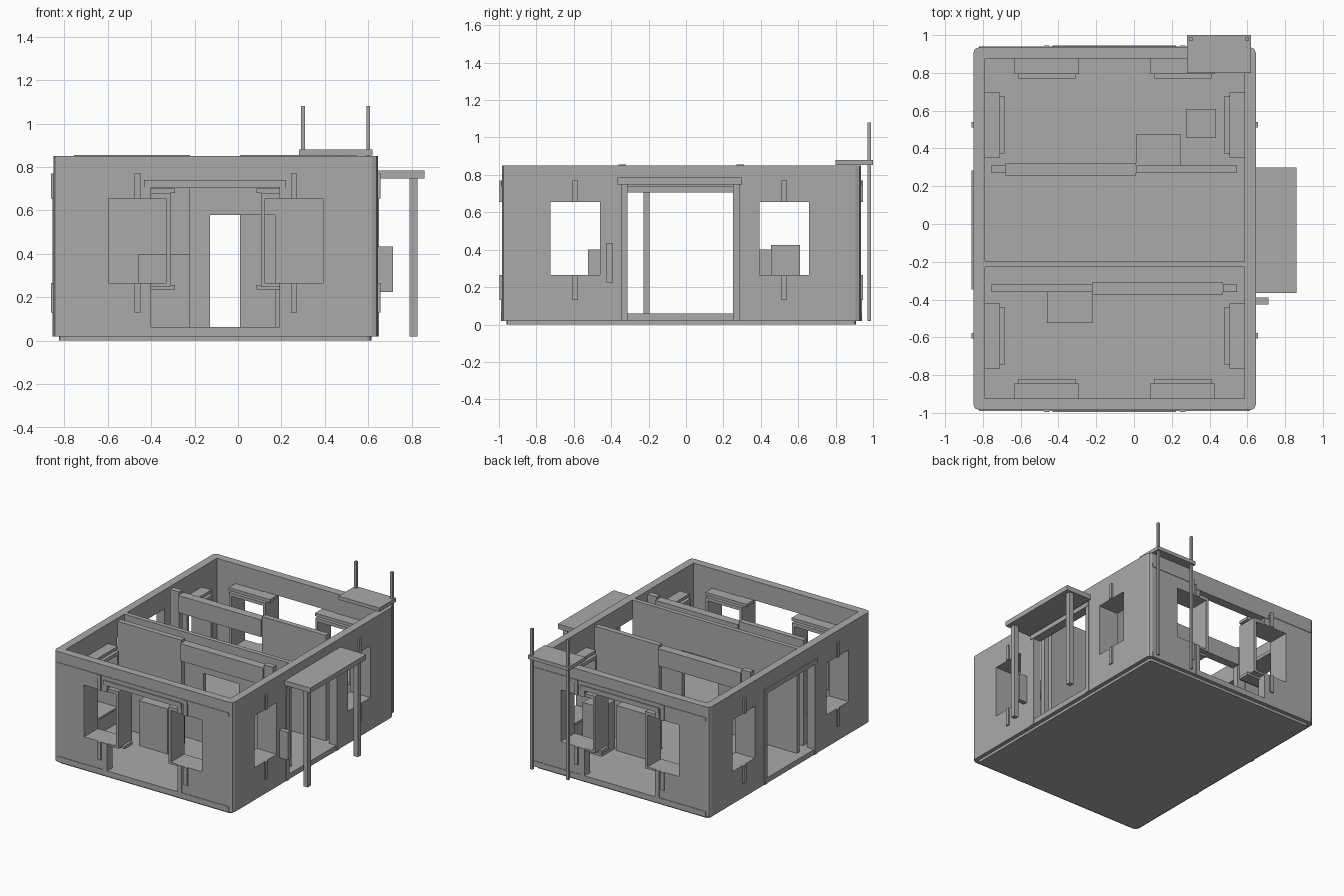
import bpy, bmesh

if "Cube" in bpy.data.objects:
    bpy.data.objects.remove(bpy.data.objects["Cube"])

GREY = bpy.data.materials.new("plain_grey")
GREY.diffuse_color = (0.4, 0.4, 0.4, 1)
GREY.use_nodes = True
GREY.node_tree.nodes["Principled BSDF"].inputs["Base Color"].default_value = GREY.diffuse_color

def box(name, x, y, z, corner=0.0):
    """Box from (min, max) ranges, optionally with chamfered vertical edges."""
    bm = bmesh.new()
    bmesh.ops.create_cube(bm, size=1)
    for v in bm.verts:
        v.co = [r[0] + (c + 0.5) * (r[1] - r[0]) for c, r in zip(v.co, (sorted(x), sorted(y), sorted(z)))]
    if corner:
        up = [e for e in bm.edges if abs(e.verts[0].co.z - e.verts[1].co.z) > 1e-4]
        bmesh.ops.bevel(bm, geom=up, offset=corner, segments=2, affect='EDGES', profile=0.5)
    me = bpy.data.meshes.new(name)
    bm.to_mesh(me)
    bm.free()
    me.materials.append(GREY)
    ob = bpy.data.objects.new(name, me)
    bpy.context.collection.objects.link(ob)
    return ob

def cut(ob, *cutters):
    """Subtract cutters, then bake the result."""
    for c in cutters:
        c.hide_render = True
        m = ob.modifiers.new("cut", 'BOOLEAN')
        m.operation, m.solver, m.object = 'DIFFERENCE', 'EXACT', c
    bpy.context.view_layer.update()
    ev = ob.evaluated_get(bpy.context.evaluated_depsgraph_get())
    me = bpy.data.meshes.new_from_object(ev)
    ob.modifiers.clear()
    ob.data = me

# Outer wall faces
X0, X1, Y0, Y1, H, T = -0.85, 0.645, -0.985, 0.935, 0.85, 0.06

def wall_box(name, side, u, d, z):
    """Box given along a wall: u = position along it, d = distance outward from its outer face."""
    if side in ("front", "back"):
        y = [Y0 - k if side == "front" else Y1 + k for k in d]
        return box(name, u, y, z)
    x = [X0 - k if side == "left" else X1 + k for k in d]
    return box(name, x, u, z)

# Floor and wall shell
box("floor_base", (-0.825, 0.615), (-0.96, 0.91), (0, 0.02), 0.02)
box("floor", (X0 + .03, X1 - .03), (Y0 + .03, Y1 - .03), (0.02, 0.06))
shell = box("outer_walls", (X0, X1), (Y0, Y1), (0.02, H), 0.028)
cutters = [box("room_cutter", (X0 + T, X1 - T), (Y0 + T, Y1 - T), (0, 1))]

WINDOWS = {"front": (-0.463, 0.258), "back": (-0.463, 0.258),
           "left": (-0.592, 0.525), "right": (-0.592, 0.525)}
DOORS = {"front": (-0.40, 0.19), "back": (-0.40, 0.19),
         "left": (-0.315, 0.25), "right": (-0.315, 0.25)}
W, ZB, ZT = 0.1325, 0.265, 0.655

for side in WINDOWS:
    a, b = DOORS[side]
    holes = []
    parts = []
    cutters.append(wall_box("door_cutter", side, (a, b), (-0.1, 0.05), (0.06, 0.705)))
    # Door posts and lintel
    for u0, u1 in ((a - .032, a), (b, b + .032)):
        parts.append(wall_box(side + "_door_post", side, (u0, u1), (-T, 0.005), (0.02, 0.705)))
    wall_box(side + "_door_lintel", side, (a - .032, b + .032), (-T, 0.009), (0.705, 0.74))
    for c in WINDOWS[side]:
        hole = wall_box("window_cutter", side, (c - W, c + W), (-0.3, 0.1), (ZB, ZT))
        holes.append(hole)
        # Deep window casing, post through its middle, inner sill and head boards
        parts.append(wall_box(side + "_window_casing", side, (c - .152, c + .152),
                              (-0.165, -0.004), (0.25, 0.68)))
        parts.append(wall_box(side + "_window_post", side, (c - .014, c + .014),
                              (-0.03, 0.011), (0.13, 0.77)))
        wall_box(side + "_window_sill", side, (c - .172, c + .172), (-0.14, -0.05), (0.235, 0.257))
        wall_box(side + "_window_head", side, (c - .172, c + .172), (-0.14, -0.05), (0.68, 0.702))
    cutters += holes
    for p in parts:
        cut(p, *holes)

# Thin bands on the front and back walls
for side in ("front", "back"):
    wall_box(side + "_base_band", side, (X0 + .03, X1 - .03), (-0.02, 0.004), (0.02, 0.062))
    wall_box(side + "_top_band", side, (X0 + .03, X1 - .03), (-0.02, 0.004), (0.742, 0.77))

cut(shell, *cutters)

# Full-width partition with a doorway
p = box("middle_partition", (-0.79, 0.585), (-0.228, -0.195), (0.06, H))
cut(p, box("doorway_cutter", (-0.13, 0.17), (-0.3, -0.1), (0.0, 0.58)))

# Partitions with a wide opening under a thicker beam
for name, y, o0, o1 in (("front", -0.34, -0.22, 0.47), ("back", 0.29, -0.68, 0.01)):
    box(name + "_partition_left", (-0.755, o0), (y - .02, y + .02), (0.06, 0.856))
    box(name + "_partition_right", (o1, 0.545), (y - .02, y + .02), (0.06, 0.856))
    box(name + "_partition_beam", (o0, o1), (y - .032, y + .032), (0.705, 0.835))

# Cupboards
box("front_cupboard", (-0.46, -0.22), (-0.525, -0.36), (0.06, 0.40))
box("back_cupboard", (0.01, 0.25), (0.31, 0.475), (0.06, 0.40))
box("small_cupboard", (0.275, 0.435), (0.455, 0.61), (0.06, 0.425))

# Porch canopy and its posts
box("canopy", (0.635, 0.86), (-0.365, 0.30), (0.748, 0.785))
for y in (-0.33, 0.268):
    box("canopy_post", (0.79, 0.826), (y - .018, y + .018), (0.02, 0.75))
box("wall_mailbox", (0.64, 0.713), (-0.425, -0.39), (0.225, 0.435))

# Corner platform on tall thin poles
box("platform", (0.28, 0.62), (0.80, 1.0), (0.853, 0.88))
for x in (0.30, 0.60):
    box("platform_pole", (x - .009, x + .009), (0.97, 0.988), (0.02, 1.08))

for ob in [o for o in bpy.data.objects if o.hide_render]:
    bpy.data.objects.remove(ob)
